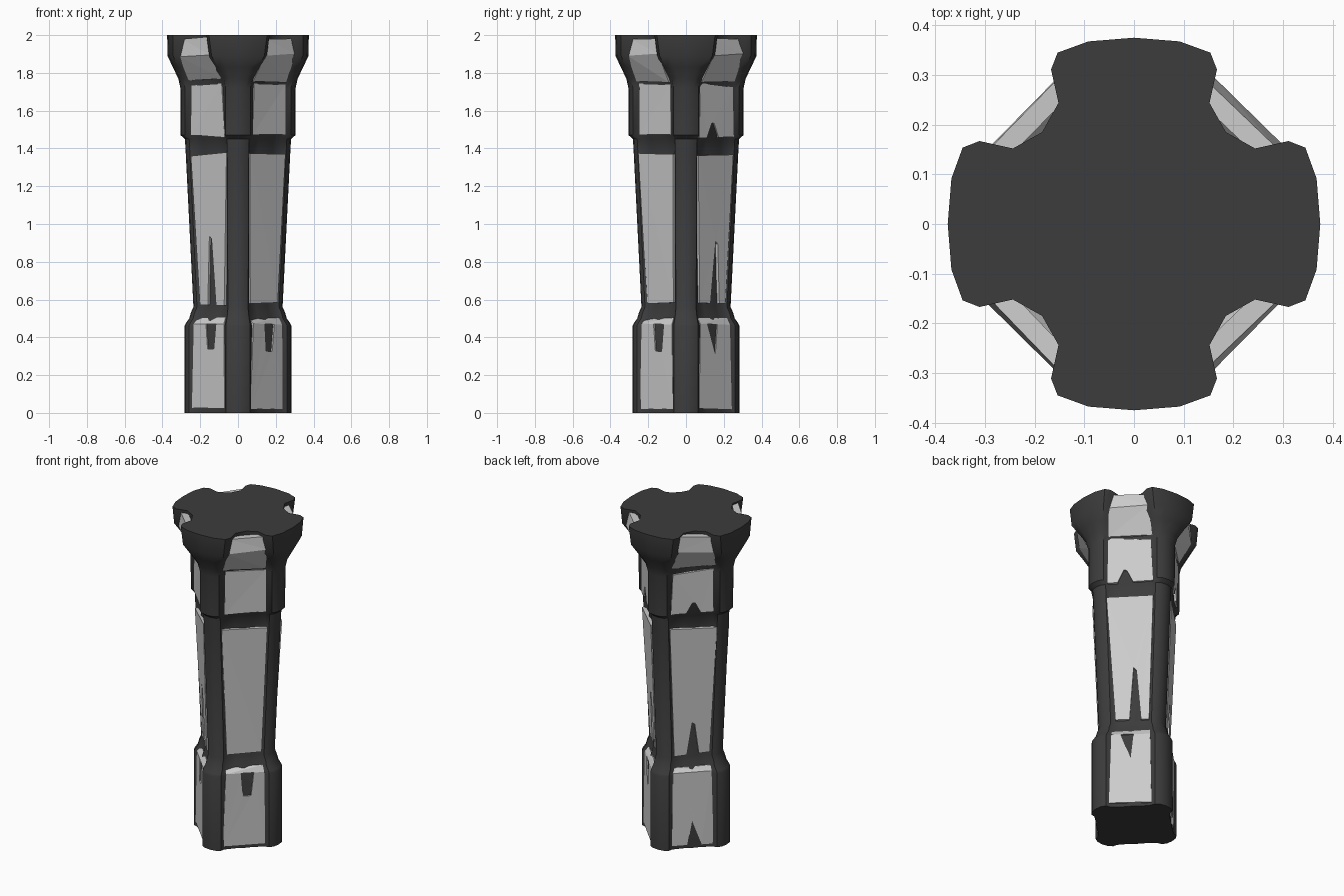
import bpy, bmesh, math, random
from mathutils import Vector

if "Cube" in bpy.data.objects:
    bpy.data.objects.remove(bpy.data.objects["Cube"])
random.seed(4)


def material(name, v):
    m = bpy.data.materials.new(name)
    m.diffuse_color = (v, v, v, 1)
    m.use_nodes = True
    m.node_tree.nodes["Principled BSDF"].inputs["Base Color"].default_value = m.diffuse_color
    return m


def make_object(name, bm, mat=None):
    bmesh.ops.recalc_face_normals(bm, faces=bm.faces)
    me = bpy.data.meshes.new(name)
    bm.to_mesh(me)
    bm.free()
    ob = bpy.data.objects.new(name, me)
    bpy.context.collection.objects.link(ob)
    if mat:
        me.materials.append(mat)
    return ob


dark = material("dark_stone", 0.045)


# Cross-shaped outline: lobe radius r, lobe half width w, flank q, diagonal corner d
def cross_ring(r, w, q, d):
    half = [(.98 * r, .55 * w), (.92 * r, .92 * w), (.83 * r, w), (.65 * r, q)]
    quarter = [(r, 0)] + half + [(d, d)] + [(y, x) for x, y in reversed(half)]
    pts = []
    for k in range(4):
        c, s = round(math.cos(k * math.pi / 2)), round(math.sin(k * math.pi / 2))
        pts += [(c * x - s * y, s * x + c * y) for x, y in quarter]
    return pts


# Dark core: outline lofted through the heights of the column
levels = [  # z, r, w, q, d
    (0.00, .283, .070, .113, .151), (0.46, .283, .070, .113, .151),
    (0.475, .276, .068, .110, .149), (0.50, .258, .064, .103, .143),
    (0.53, .250, .060, .100, .137), (0.56, .236, .058, .094, .131),
    (1.38, .277, .062, .106, .150), (1.45, .281, .063, .108, .152),
    (1.47, .304, .072, .118, .158), (1.72, .305, .072, .118, .158),
    (1.77, .316, .082, .122, .160), (1.83, .345, .115, .135, .168),
    (1.89, .373, .152, .147, .180), (2.00, .375, .167, .152, .185)]
bm = bmesh.new()
rings = [[bm.verts.new((x, y, z)) for x, y in cross_ring(r, w, q, d)]
         for z, r, w, q, d in levels]
for a, b in zip(rings, rings[1:]):
    n = len(a)
    for i in range(n):
        j = (i + 1) % n
        bm.faces.new((a[i], a[j], b[j], b[i]))
bm.faces.new(rings[0][::-1])
bm.faces.new(rings[-1])
core = make_object("column_core", bm, dark)
bpy.context.view_layer.objects.active = core
core.select_set(True)
bpy.ops.object.shade_smooth_by_angle(angle=math.radians(40))
core.select_set(False)


# Rough stone facing on one diagonal side; low/high are heights of chipped notches
def panel(name, angle, rows, low=0, high=0, jit=.012):
    out = Vector((math.cos(angle), math.sin(angle), 0))
    side = Vector((-out.y, out.x, 0))
    up = Vector((0, 0, 1))
    r = lambda s: random.uniform(-s, s)
    bm = bmesh.new()
    pos = []
    for z, d, hw in rows:
        pos.append([out * (d + r(.005)) + side * (sx * hw + r(jit * .6)) + up * min(z + r(jit), 1.995)
                    for sx in (-1, 1)])
    verts = [[bm.verts.new(p) for p in row] for row in pos]
    for i in range(len(rows) - 1):
        (a, b), (c, d) = pos[i], pos[i + 1]
        at = lambda u, v: bm.verts.new(a.lerp(b, u).lerp(c.lerp(d, u), v))
        loop = [verts[i][0]]
        if i == 0 and low:
            m = random.uniform(.38, .6)
            loop += [at(m - .17, 0), at(m - .03, low), at(m + .04, low * .95), at(m + .17, 0)]
        loop += [verts[i][1], verts[i + 1][1]]
        if i == 0 and high:
            m = random.uniform(.4, .6)
            loop += [at(m + .17, 1), at(m + .1, 1 - high), at(m - .1, 1 - high), at(m - .16, 1)]
        loop.append(verts[i + 1][0])
        bm.faces.new(loop)
    bmesh.ops.triangulate(bm, faces=bm.faces[:])
    # thickness towards the core
    ext = bmesh.ops.extrude_face_region(bm, geom=bm.faces[:], use_keep_orig=True)
    moved = [g for g in ext["geom"] if isinstance(g, bmesh.types.BMVert)]
    bmesh.ops.translate(bm, verts=moved, vec=-out * .04)
    make_object(name, bm)


base = [(.022, .220, .122), (.470, .221, .112), (.500, .195, .105)]
shaft = [(.575, .194, .096), (1.37, .226, .134)]
collar = [(1.465, .233, .124), (1.735, .235, .120)]
capital = [(1.76, .243, .125), (1.89, .320, .112), (1.985, .312, .100)]
# notch heights per diagonal: base low, base high, shaft low, collar low
notches = {"front_right": (-45, 0, .32, 0, 0), "back_right": (45, .5, .35, .42, .28),
           "back_left": (135, .4, 0, .25, .25), "front_left": (225, 0, .3, .46, 0)}
for label, (deg, b_low, b_high, s_low, c_low) in notches.items():
    ang = math.radians(deg)
    panel("base_panel_" + label, ang, base, b_low, b_high, .006)
    panel("shaft_panel_" + label, ang, shaft, s_low)
    panel("collar_panel_" + label, ang, collar, c_low)
    panel("capital_panel_" + label, ang, capital)
